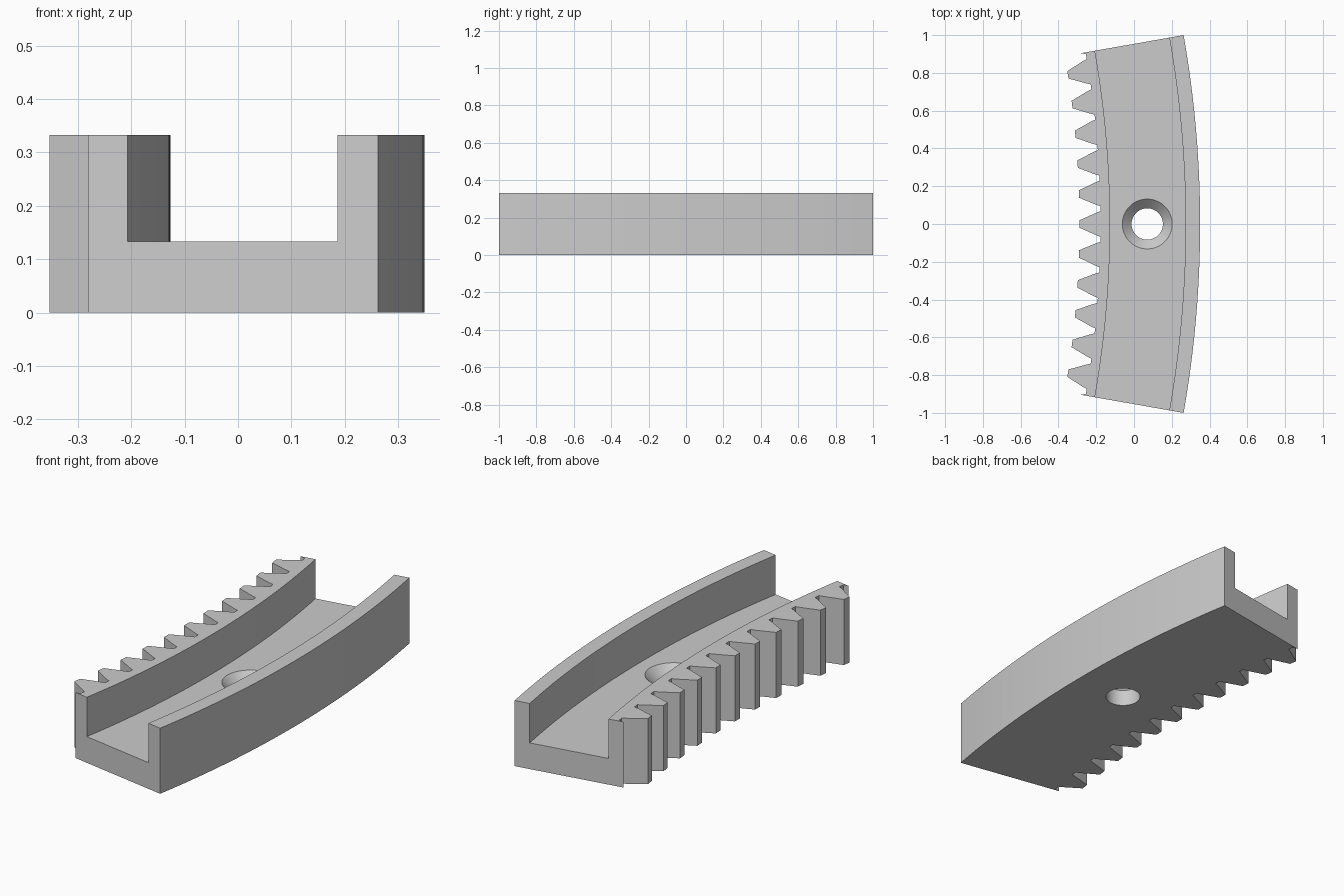
import bpy, bmesh
from math import sin, cos, radians

if "Cube" in bpy.data.objects:
    bpy.data.objects.remove(bpy.data.objects["Cube"], do_unlink=True)

# Main dimensions
HALF_ANGLE = 10.0
R_OUT = 1 / sin(radians(HALF_ANGLE))
CENTRE_X = 0.35 - R_OUT
R_CHANNEL_IN, R_CHANNEL_OUT = 5.282, 5.682
HEIGHT, FLOOR = 0.333, 0.133
PITCH = 1.774
END_RADIUS = 5.207
# Half tooth: angle from the tooth centre, radius
TOOTH = [(0.22, 5.12), (0.43, 5.163), (0.644, END_RADIUS), (0.74, 5.232)]

grey = bpy.data.materials.new("light grey")
grey.use_nodes = True
grey.diffuse_color = (0.6, 0.6, 0.6, 1)
grey.node_tree.nodes["Principled BSDF"].inputs["Base Color"].default_value = grey.diffuse_color


def make_object(name, bm):
    bmesh.ops.recalc_face_normals(bm, faces=bm.faces)
    mesh = bpy.data.meshes.new(name)
    bm.to_mesh(mesh)
    bm.free()
    mesh.materials.append(grey)
    obj = bpy.data.objects.new(name, mesh)
    bpy.context.collection.objects.link(obj)
    return obj


def bridge(bm, rings, closed_profile=True):
    for a, b in zip(rings, rings[1:]):
        n = len(a)
        for i in range(n):
            j = (i + 1) % n
            bm.faces.new((a[i], a[j], b[j], b[i]))
    bm.faces.new(rings[0])
    bm.faces.new(rings[-1])


# Toothed edge: inner radius at each angle along the arc
edge = [(-HALF_ANGLE, END_RADIUS), (HALF_ANGLE, END_RADIUS)]
for k in range(-6, 7):
    for offset, radius in TOOTH:
        for side in (-1, 1):
            angle = k * PITCH + side * offset
            if abs(angle) < HALF_ANGLE - 0.01:
                edge.append((angle, radius))
edge.sort()

# Curved channel: U-shaped section swept along the arc
bm = bmesh.new()
rings = []
for angle, r_in in edge:
    section = [(r_in, 0), (R_OUT, 0), (R_OUT, HEIGHT), (R_CHANNEL_OUT, HEIGHT),
               (R_CHANNEL_OUT, FLOOR), (R_CHANNEL_IN, FLOOR),
               (R_CHANNEL_IN, HEIGHT), (r_in, HEIGHT)]
    a = radians(angle)
    rings.append([bm.verts.new((CENTRE_X + r * cos(a), r * sin(a), z)) for r, z in section])
bridge(bm, rings)
channel = make_object("toothed_curved_channel", bm)

# Countersunk screw hole
bm = bmesh.new()
rings = []
for r, z in [(0.083, -0.1), (0.083, 0.084), (0.132, FLOOR), (0.132, 0.2)]:
    rings.append([bm.verts.new((0.07 + r * cos(radians(t)), r * sin(radians(t)), z))
                  for t in range(0, 360, 6)])
bridge(bm, rings)
cutter = make_object("screw_hole_cutter", bm)

cut = channel.modifiers.new("screw_hole", "BOOLEAN")
cut.operation = "DIFFERENCE"
cut.solver = "EXACT"
cut.object = cutter
bpy.ops.object.select_all(action="DESELECT")
channel.select_set(True)
bpy.context.view_layer.objects.active = channel
bpy.ops.object.modifier_apply(modifier=cut.name)
bpy.data.objects.remove(cutter, do_unlink=True)
bpy.ops.object.shade_smooth_by_angle(angle=radians(20))
